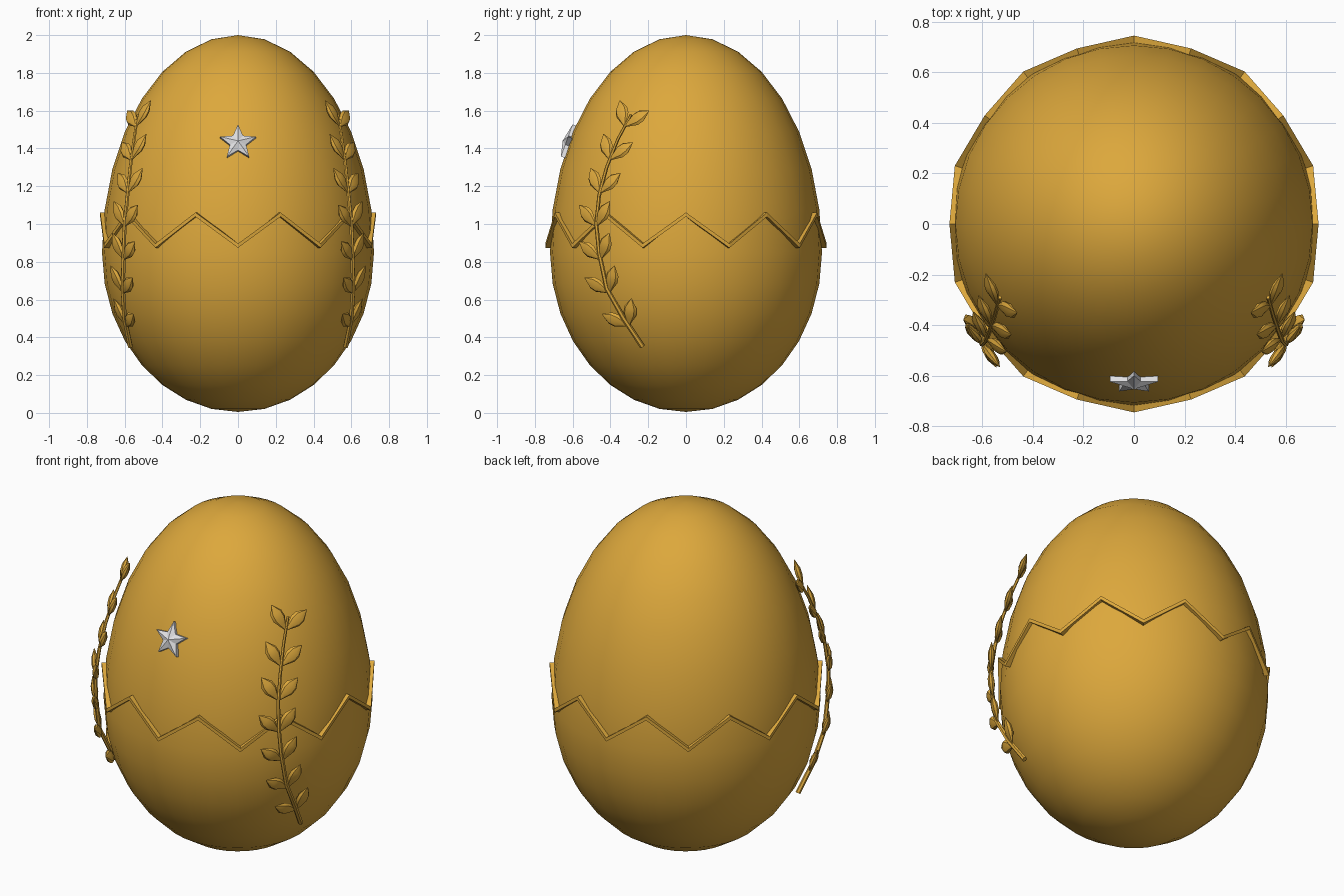
import bpy, bmesh, math
from mathutils import Vector, Matrix

cube = bpy.data.objects.get("Cube")
if cube:
    bpy.data.objects.remove(cube, do_unlink=True)


def material(name, rgb):
    m = bpy.data.materials.new(name)
    m.use_nodes = True
    m.diffuse_color = (*rgb, 1)
    bsdf = m.node_tree.nodes["Principled BSDF"]
    bsdf.inputs["Base Color"].default_value = (*rgb, 1)
    bsdf.inputs["Roughness"].default_value = 0.6
    return m


GOLD = material("gold", (0.72, 0.39, 0.045))
SILVER = material("silver", (0.75, 0.75, 0.77))

RADIUS, MIDDLE, TOP = 0.72, 0.85, 2.0


def finish(name, bm, mat, angle=None):
    """Turn a bmesh into an object, smooth below the given angle."""
    bmesh.ops.recalc_face_normals(bm, faces=bm.faces)
    mesh = bpy.data.meshes.new(name)
    bm.to_mesh(mesh)
    bm.free()
    mesh.materials.append(mat)
    ob = bpy.data.objects.new(name, mesh)
    bpy.context.collection.objects.link(ob)
    if angle:
        bpy.ops.object.select_all(action='DESELECT')
        ob.select_set(True)
        bpy.context.view_layer.objects.active = ob
        bpy.ops.object.shade_smooth_by_angle(angle=math.radians(angle))
    return ob


def loft(bm, rings, closed=False):
    """Skin a list of rings of points; cap the ends unless closed."""
    rows = [[bm.verts.new(p) for p in ring] for ring in rings]
    n = len(rows[0])
    pairs = list(zip(rows, rows[1:])) + ([(rows[-1], rows[0])] if closed else [])
    for a, b in pairs:
        for i in range(n):
            j = (i + 1) % n
            bm.faces.new((a[i], a[j], b[j], b[i]))
    if not closed:
        bm.faces.new(rows[0])
        bm.faces.new(rows[-1])


def oval(centre, u, v, a, b, sides):
    steps = [2 * math.pi * i / sides for i in range(sides)]
    return [centre + u * a * math.cos(t) + v * b * math.sin(t) for t in steps]


# Egg: a sphere with a taller upper half
bm = bmesh.new()
bmesh.ops.create_uvsphere(bm, u_segments=32, v_segments=16, radius=1)
for v in bm.verts:
    height = TOP - MIDDLE if v.co.z > 0 else MIDDLE - 0.005
    v.co = (v.co.x * RADIUS, v.co.y * RADIUS, MIDDLE + v.co.z * height)
finish("egg_shell", bm, GOLD, 60)

# Zigzag ridge around the middle, ten teeth
bm = bmesh.new()
rings = []
for i in range(20):
    a = -math.pi / 2 + i * math.pi / 10
    outer, z = (0.73, 1.05) if i % 2 else (0.745, 0.885)
    d = Vector((math.cos(a), math.sin(a), 0))
    rings.append([d * r + Vector((0, 0, z + h)) for r, h in
                  ((outer, 0.011), (outer, -0.011), (0.68, -0.011), (0.68, 0.011))])
loft(bm, rings, closed=True)
finish("zigzag_ridge", bm, GOLD)

# Leaf sprig: a curved stem lying just off the shell, with paired leaves
STEM = [Vector(p) for p in (
    (.57, -.23, .35), (.60, -.33, .50), (.61, -.42, .66), (.605, -.46, .85),
    (.60, -.475, 1.0), (.585, -.46, 1.15), (.57, -.42, 1.3), (.55, -.36, 1.45),
    (.53, -.29, 1.58))]


def stem_frame(z):
    """Point, direction, outward normal and sideways vector at a height."""
    i = next((k for k in range(len(STEM) - 2) if STEM[k + 1].z >= z), len(STEM) - 2)
    a, b = STEM[i], STEM[i + 1]
    p = a.lerp(b, (z - a.z) / (b.z - a.z))
    t = (STEM[min(i + 2, len(STEM) - 1)] - STEM[max(i - 1, 0)]).normalized()
    n = Vector((p.x, p.y, (p.z - MIDDLE) * 0.45))
    n = (n - t * n.dot(t)).normalized()
    return p, t, n, n.cross(t)


LEAF = ((0, 0.004), (0.25, 0.022), (0.45, 0.037), (0.68, 0.035), (1, 0.002))


def build_sprig(name, mirror):
    flip = Matrix.Diagonal((mirror, 1, 1, 1))
    bm = bmesh.new()
    rings = []
    for k, q in enumerate(STEM):
        p, t, n, s = stem_frame(q.z)
        r = 0.014 - 0.0008 * k
        rings.append(oval(p, n, s, r, r, 6))
    loft(bm, rings)
    bm.transform(flip)
    finish(name + "_stem", bm, GOLD, 40)

    bm = bmesh.new()
    for k in range(7):
        p, t, n, s = stem_frame(0.46 + 0.176 * k)
        for side in (-1, 1):
            turn = math.radians(40) * side
            d = t * math.cos(turn) + s * math.sin(turn)
            w = n.cross(d)
            loft(bm, [oval(p + d * 0.16 * f, w, n, r, r * 0.5, 8) for f, r in LEAF])
    bm.transform(flip)
    finish(name + "_leaves", bm, GOLD, 35)


build_sprig("left_sprig", 1)
build_sprig("right_sprig", -1)

# Star: five points, raised centre, leaning back against the shell
bm = bmesh.new()
outline = []
for i in range(10):
    a = math.pi / 2 + i * math.pi / 5
    r = 0.045 if i % 2 else 0.1
    outline.append(Vector((r * math.cos(a), 0, r * math.sin(a))))
front = [bm.verts.new(p + Vector((0, -0.01, 0))) for p in outline]
back = [bm.verts.new(p + Vector((0, 0.025, 0))) for p in outline]
peak = bm.verts.new((0, -0.03, 0))
for i in range(10):
    j = (i + 1) % 10
    bm.faces.new((front[i], front[j], peak))
    bm.faces.new((front[i], back[i], back[j], front[j]))
bm.faces.new(back)
bm.transform(Matrix.Translation((0, -0.625, 1.43)) @ Matrix.Rotation(math.radians(-20), 4, 'X'))
finish("star", bm, SILVER)
